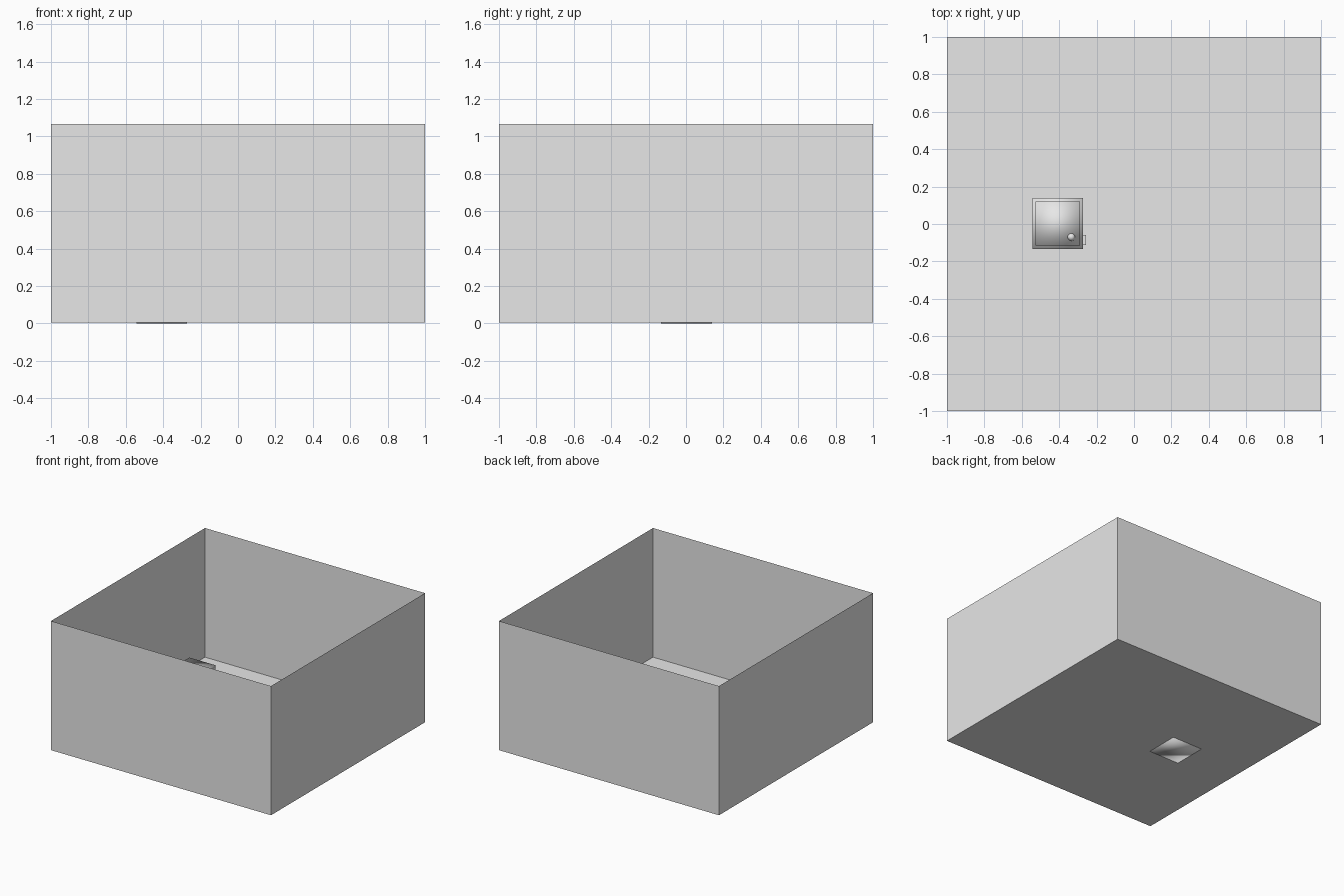
import bpy, bmesh
from mathutils import Matrix, Vector

default = bpy.data.objects.get("Cube")
if default:
    bpy.data.objects.remove(default, do_unlink=True)

grey = bpy.data.materials.new("light_grey")
grey.use_nodes = True
colour = (0.8, 0.8, 0.8, 1)
grey.diffuse_color = colour
grey.node_tree.nodes["Principled BSDF"].inputs["Base Color"].default_value = colour


def finish(name, bm, smooth=False):
    mesh = bpy.data.meshes.new(name)
    for face in bm.faces:
        face.smooth = smooth
    bm.to_mesh(mesh)
    bm.free()
    mesh.materials.append(grey)
    obj = bpy.data.objects.new(name, mesh)
    bpy.context.collection.objects.link(obj)
    return obj


def box_mesh(low, high):
    low, high = Vector(low), Vector(high)
    bm = bmesh.new()
    place = Matrix.Translation((low + high) / 2) @ Matrix.Diagonal((*(high - low), 1))
    bmesh.ops.create_cube(bm, size=1, matrix=place)
    return bm


# Open room: thin floor and four walls, without a ceiling
room = box_mesh((-1, -1, 0.004), (1, 1, 1.065))
room.normal_update()
ceiling = [f for f in room.faces if f.normal.z > 0.9]
bmesh.ops.delete(room, geom=ceiling, context='FACES_ONLY')
finish("room_shell", room)

# Cabinet with softly shaded faces, reaching just through the floor
X, Y = -0.408, 0.002


def centred_box(name, half, bottom, top):
    bm = box_mesh((X - half, Y - half, bottom), (X + half, Y + half, top))
    finish(name, bm, smooth=True)


centred_box("cabinet_body", 0.136, 0, 0.41)
centred_box("cabinet_lid", 0.118, 0.405, 0.464)

# Round knob on the lid
knob = bmesh.new()
bmesh.ops.create_uvsphere(knob, u_segments=20, v_segments=12, radius=0.02,
                          matrix=Matrix.Translation((-0.335, -0.07, 0.468)))
finish("lid_knob", knob, smooth=True)

# Small latch on the side
finish("side_latch", box_mesh((-0.28, -0.112, 0.28), (-0.256, -0.06, 0.33)))
